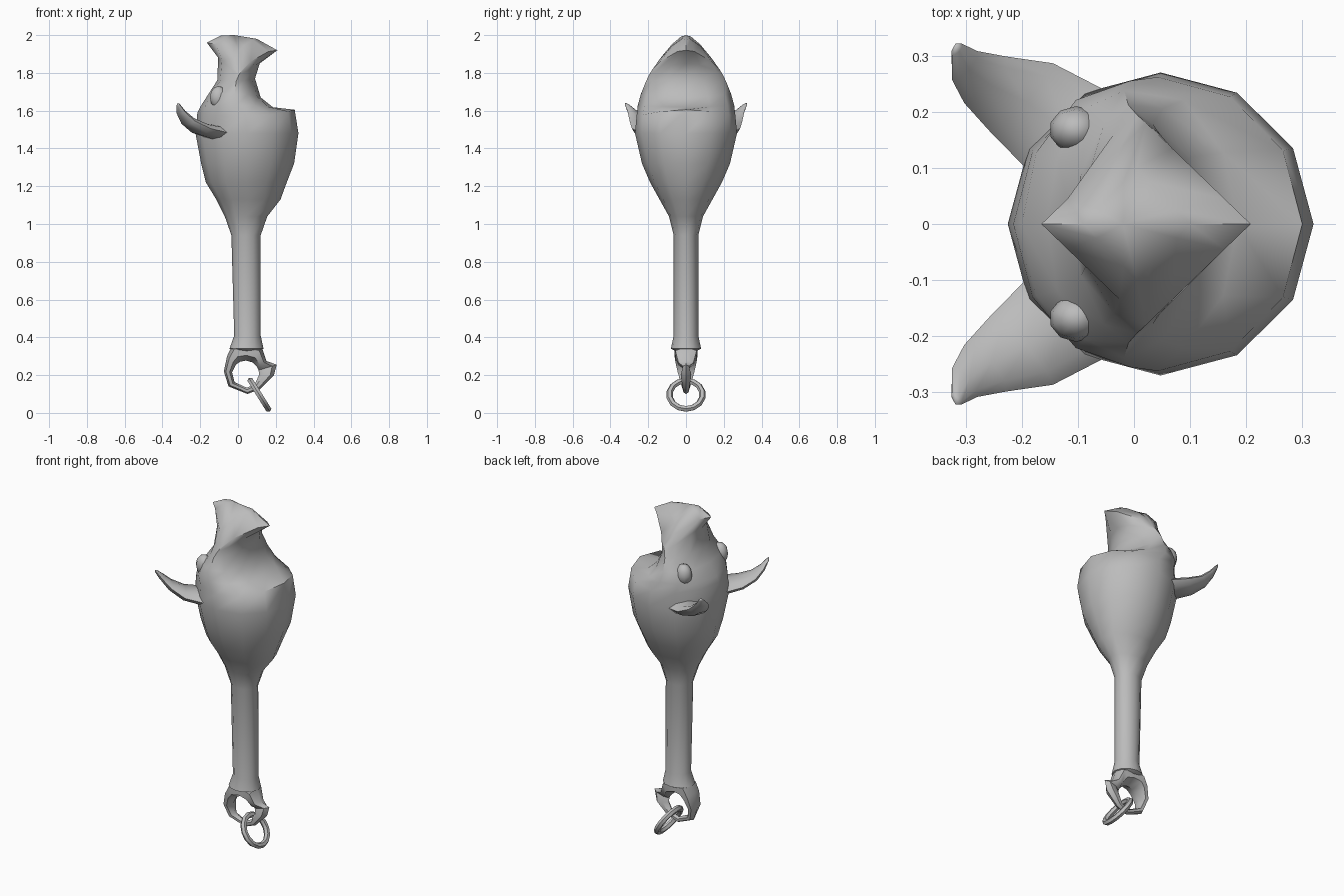
import bpy, bmesh, math
from mathutils import Vector

if "Cube" in bpy.data.objects:
    bpy.data.objects.remove(bpy.data.objects["Cube"])

grey = bpy.data.materials.new("grey")
grey.diffuse_color = (0.5, 0.5, 0.5, 1)
grey.use_nodes = True
grey.node_tree.nodes["Principled BSDF"].inputs["Base Color"].default_value = grey.diffuse_color


def finish(bm, name, angle=50):
    bmesh.ops.recalc_face_normals(bm, faces=bm.faces)
    me = bpy.data.meshes.new(name)
    bm.to_mesh(me)
    bm.free()
    ob = bpy.data.objects.new(name, me)
    bpy.context.collection.objects.link(ob)
    me.materials.append(grey)
    bpy.ops.object.select_all(action='DESELECT')
    ob.select_set(True)
    bpy.context.view_layer.objects.active = ob
    bpy.ops.object.shade_smooth_by_angle(angle=math.radians(angle))
    return ob


def loft(name, rings, closed=False, start=None, end=None, angle=50):
    """Skin a list of equal-length point rings, optionally closed to tip points."""
    bm = bmesh.new()
    rows = [[bm.verts.new(p) for p in r] for r in rings]
    n = len(rows[0])
    pairs = list(zip(rows, rows[1:])) + ([(rows[-1], rows[0])] if closed else [])
    for a, b in pairs:
        for i in range(n):
            j = (i + 1) % n
            bm.faces.new((a[i], a[j], b[j], b[i]))
    for tip, row in ((start, rows[0]), (end, rows[-1])):
        if tip:
            v = bm.verts.new(tip)
            for i in range(n):
                bm.faces.new((row[i], row[(i + 1) % n], v))
    return finish(bm, name, angle)


def section(back, front, hy, z_back, z_front, z_side, p=1.0, n=12):
    """Ring with separate front, back and side heights; p=2 makes a diamond."""
    cx = (back + front) / 2
    pts = []
    for i in range(n):
        a = math.tau * i / n
        c, s = math.cos(a), math.sin(a)
        fx = math.copysign(abs(c) ** p, c)
        fy = math.copysign(abs(s) ** p, s)
        ze = z_front if c > 0 else z_back
        z = z_side + (ze - z_side) * (1 - fy * fy)
        pts.append((cx + fx * (front - back) / 2, fy * hy, z))
    return pts


# Club body: handle, swelling, shoulder, neck and ridged crest
plain = [(-0.045, 0.135, 0.08, 0.34), (-0.02, 0.12, 0.065, 0.41),
         (-0.035, 0.12, 0.065, 0.94), (-0.07, 0.155, 0.09, 1.04),
         (-0.115, 0.225, 0.14, 1.13), (-0.17, 0.258, 0.19, 1.22),
         (-0.195, 0.297, 0.233, 1.32), (-0.225, 0.32, 0.27, 1.48)]
rings = [section(b, f, h, z, z, z) for b, f, h, z in plain]
rings += [section(*r) for r in [
    (-0.215, 0.30, 0.262, 1.59, 1.605, 1.57),
    (-0.20, 0.185, 0.255, 1.62, 1.618, 1.63),
    (-0.155, 0.12, 0.238, 1.69, 1.67, 1.69),
    (-0.11, 0.09, 0.212, 1.76, 1.77, 1.755, 1.2),
    (-0.105, 0.115, 0.195, 1.88, 1.85, 1.79, 1.4),
    (-0.165, 0.208, 0.18, 1.96, 1.92, 1.815, 2.0),
    (-0.09, 0.10, 0.10, 1.998, 1.98, 1.915, 2.0)]]
loft("club_body", rings, start=(0.045, 0, 0.30), end=(-0.02, 0, 2.0), angle=55)

# Pommel eye: outer x, outer z, half thickness, around the hole
eye = [(0.045, 0.37, 0.07), (-0.03, 0.36, 0.075), (-0.058, 0.30, 0.07),
       (-0.075, 0.22, 0.055), (-0.05, 0.14, 0.03), (0.05, 0.10, 0.016),
       (0.115, 0.125, 0.022), (0.19, 0.20, 0.035), (0.205, 0.255, 0.02),
       (0.15, 0.275, 0.05), (0.125, 0.35, 0.07)]
centre = Vector((0.04, 0, 0.205))
rings = []
for x, z, h in eye:
    outer = Vector((x, 0, z))
    inner = centre + (outer - centre).normalized() * 0.072
    side = Vector((0, h, 0))
    a, b = inner.lerp(outer, 0.3), inner.lerp(outer, 0.75)
    rings.append([inner, a + side * 0.8, b + side * 0.8, outer,
                  b - side * 0.8, a - side * 0.8])
loft("pommel_eye", rings, closed=True)

# Loose ring hanging in the eye
tilt = math.radians(58)
u, v = Vector((math.cos(tilt), 0, -math.sin(tilt))), Vector((0, 1, 0))
w = u.cross(v)
mid = Vector((0.113, 0, 0.096))
rings = []
for i in range(14):
    a = math.tau * i / 14
    d = u * math.cos(a) + v * math.sin(a)
    rings.append([mid + d * (0.088 + 0.017 * math.cos(t)) + w * 0.017 * math.sin(t)
                  for t in (math.tau * k / 6 for k in range(6))])
loft("hanging_ring", rings, closed=True)

# Tusks: flattened, curling up; centre x, y, z, half width, half thickness
tusk = [(-0.10, 0.15, 1.495, 0.10, 0.03), (-0.125, 0.17, 1.485, 0.098, 0.038),
        (-0.20, 0.225, 1.505, 0.083, 0.032), (-0.265, 0.257, 1.545, 0.056, 0.025),
        (-0.302, 0.283, 1.592, 0.034, 0.016), (-0.316, 0.312, 1.63, 0.013, 0.008)]
across = Vector((0.67, 0.74, 0))
for name, m in (("tusk_left", 1), ("tusk_right", -1)):
    rings = []
    for i, (x, y, z, hw, ht) in enumerate(tusk):
        lo, hi = tusk[max(i - 1, 0)], tusk[min(i + 1, len(tusk) - 1)]
        along = Vector(hi[:3]) - Vector(lo[:3])
        up = along.cross(across).normalized()
        ring = [Vector((x, y, z)) + across * hw * math.cos(t) + up * ht * math.sin(t)
                for t in (math.tau * k / 8 for k in range(8))]
        rings.append([(p.x, p.y * m, p.z) for p in ring])
    loft(name, rings, start=(-0.08, 0.14 * m, 1.495), end=(-0.318, 0.322 * m, 1.642))

# Brow bumps above the tusks
for name, m in (("brow_left", 1), ("brow_right", -1)):
    bm = bmesh.new()
    bmesh.ops.create_uvsphere(bm, u_segments=10, v_segments=6, radius=1)
    for q in bm.verts:
        q.co = (-0.103 + q.co.x * 0.048, m * (0.168 + q.co.y * 0.042), 1.67 + q.co.z * 0.06)
    finish(bm, name)
